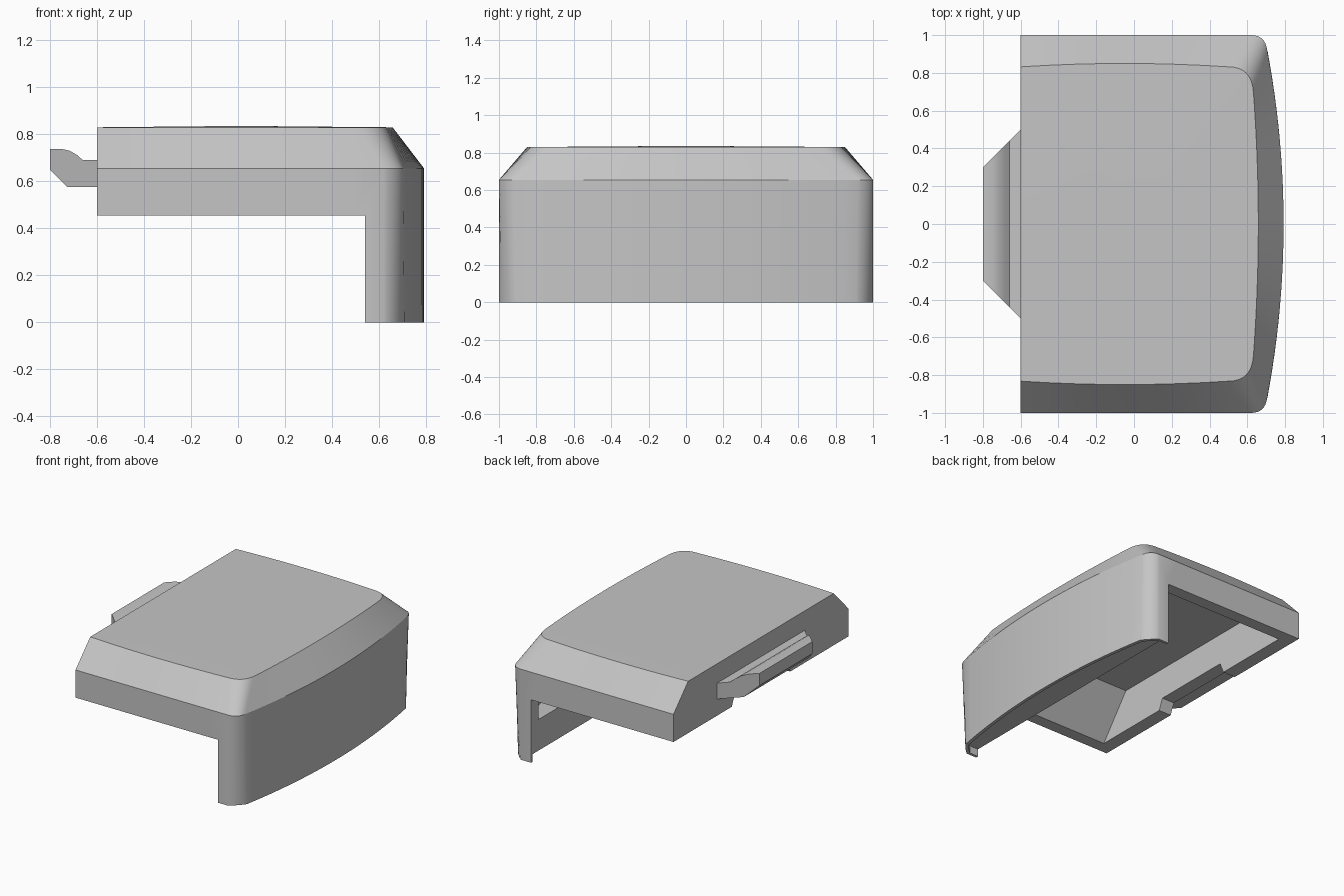
import bpy, bmesh

if "Cube" in bpy.data.objects:
    bpy.data.objects.remove(bpy.data.objects["Cube"], do_unlink=True)

grey = bpy.data.materials.new("plain grey")
grey.use_nodes = True
grey.diffuse_color = (0.56, 0.56, 0.56, 1)
grey.node_tree.nodes["Principled BSDF"].inputs["Base Color"].default_value = (0.56, 0.56, 0.56, 1)


def loft(name, rings, dome=0.0):
    """Join equal closed rings of points into a solid, optionally doming the last cap."""
    bm = bmesh.new()
    rows = [[bm.verts.new(p) for p in ring] for ring in rings]
    n = len(rows[0])
    for low, high in zip(rows, rows[1:]):
        for i in range(n):
            j = (i + 1) % n
            bm.faces.new((low[i], low[j], high[j], high[i]))
    bm.faces.new(rows[0][::-1])
    cap = bm.faces.new(rows[-1])
    if dome:
        poked = bmesh.ops.poke(bm, faces=[cap])
        poked["verts"][0].co.z += dome
    bmesh.ops.recalc_face_normals(bm, faces=bm.faces)
    mesh = bpy.data.meshes.new(name)
    bm.to_mesh(mesh)
    bm.free()
    mesh.materials.append(grey)
    ob = bpy.data.objects.new(name, mesh)
    bpy.context.collection.objects.link(ob)
    return ob


def outline(z, side, corner_x, front_y, front_x, bulge, back_x=-0.6, bow=0.0, rounding=1.0):
    """Plan outline: straight back edge, bowed sides, round corners, bowed end."""
    half = []
    for i in range(9):
        t = i / 8
        half.append((back_x + (corner_x - back_x) * t, side + bow * 4 * t * (1 - t)))
    start, end = (corner_x, side), (front_x, front_y)
    ctrl = ((corner_x + front_x) / 2 + rounding * ((front_x - corner_x) / 2 - 0.01),
            (side + front_y) / 2 + rounding * (side - front_y) / 2)
    for i in range(1, 8):
        t = i / 8
        half.append(tuple((1 - t) ** 2 * a + 2 * t * (1 - t) * c + t * t * b
                          for a, c, b in zip(start, ctrl, end)))
    for i in range(13):
        y = front_y * (1 - i / 12)
        half.append((front_x + bulge * (1 - (y / front_y) ** 2), y))
    mirrored = [(x, -y) for x, y in half[-2::-1]]
    return [(x, y, z) for x, y in half + mirrored]


def rect(x0, x1, y, z):
    return [(x0, -y, z), (x1, -y, z), (x1, y, z), (x0, y, z)]


def cut(target, rings):
    cutter = loft("cutter", rings)
    cutter.hide_render = True
    mod = target.modifiers.new("cut", "BOOLEAN")
    mod.operation = "DIFFERENCE"
    mod.solver = "EXACT"
    mod.object = cutter
    bpy.context.view_layer.objects.active = target
    bpy.ops.object.modifier_apply(modifier=mod.name)
    bpy.data.objects.remove(cutter, do_unlink=True)


# Cover with bevelled shoulders
cover = loft("cover_shell", [
    outline(0, 1, 0.62, 0.91, 0.708, 0.084, rounding=0.15),
    outline(0.655, 1, 0.62, 0.92, 0.705, 0.087),
    outline(0.83, 0.832, 0.5, 0.7, 0.632, 0.026, bow=0.018)], dome=0.006)

# Open space below the cover, leaving the hanging end skirt
cut(cover, [rect(-1, 0.54, 1.2, z) for z in (-0.2, 0.455)])
# Hollow inside, running from the back wall into the upper skirt
cut(cover, [
    outline(0.28, 0.915, 0.58, 0.85, 0.645, 0.085, back_x=-0.5),
    outline(0.455, 0.91, 0.58, 0.85, 0.645, 0.085, back_x=-0.5),
    outline(0.76, 0.68, 0.48, 0.6, 0.55, 0.035, back_x=-0.5)])
# Shallow step under the skirt, leaving a thin outer lip
cut(cover, [outline(z, 0.98, 0.61, 0.9, 0.685, 0.084, back_x=0.5, rounding=0.15)
            for z in (-0.1, 0.055)])
# Notch in the back wall under the clip
cut(cover, [rect(-0.7, -0.45, 0.34, 0.44), rect(-0.7, -0.45, 0.3, 0.535)])

# Clip tab, narrowing toward its tip
profile = [(-0.6, 0.575), (-0.725, 0.575), (-0.8, 0.65), (-0.8, 0.738),
           (-0.75, 0.738), (-0.715, 0.73), (-0.685, 0.712), (-0.66, 0.69),
           (-0.6, 0.69)]
tab = loft("clip_tab", [[(x, s * (1.1 + x), z) for x, z in profile]
                        for s in (-1, 1)])

# Smooth rounded areas, keep edges crisp
for ob in (cover, tab):
    bpy.ops.object.select_all(action="DESELECT")
    ob.select_set(True)
    bpy.context.view_layer.objects.active = ob
    bpy.ops.object.shade_smooth_by_angle(angle=0.45)
